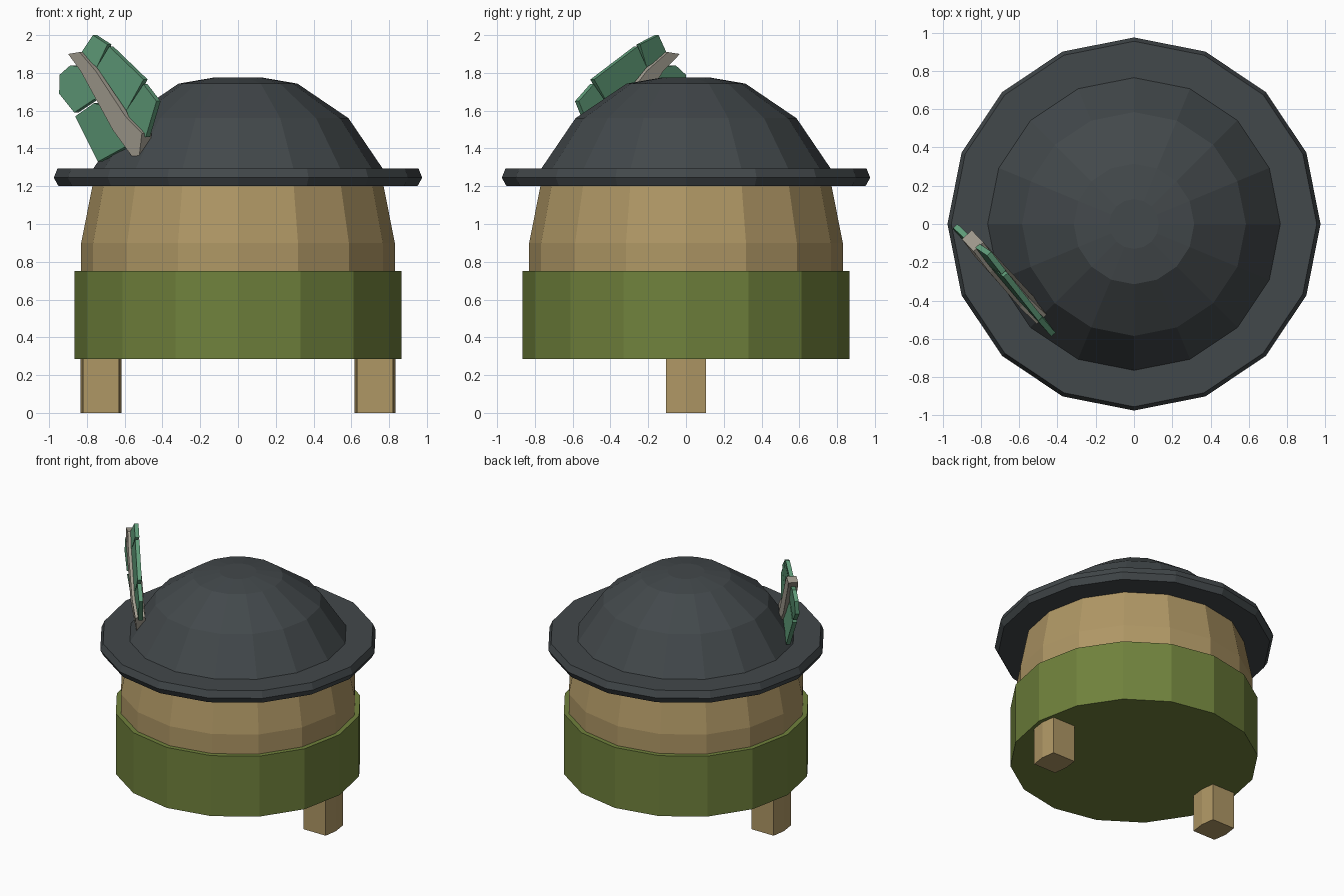
import bpy, bmesh
from math import sin, cos, tau
from mathutils import Vector

if "Cube" in bpy.data.objects:
    bpy.data.objects.remove(bpy.data.objects["Cube"])


def material(name, rgb):
    m = bpy.data.materials.new(name)
    m.diffuse_color = (*rgb, 1)
    m.use_nodes = True
    m.node_tree.nodes["Principled BSDF"].inputs["Base Color"].default_value = m.diffuse_color
    return m


HAT = material("charcoal_felt", (0.055, 0.065, 0.07))
TAN = material("tan", (0.43, 0.31, 0.13))
OLIVE = material("olive", (0.16, 0.22, 0.045))
GREEN = material("feather_green", (0.115, 0.33, 0.19))
QUILL = material("quill_grey", (0.38, 0.35, 0.29))


def finish(name, bm, mat):
    bmesh.ops.recalc_face_normals(bm, faces=bm.faces)
    me = bpy.data.meshes.new(name)
    bm.to_mesh(me)
    bm.free()
    me.materials.append(mat)
    ob = bpy.data.objects.new(name, me)
    bpy.context.collection.objects.link(ob)
    return ob


def lathe(name, profile, mat, n=16):
    """Closed solid turned from (radius, z) points, capped at both ends."""
    bm = bmesh.new()
    rings = [[bm.verts.new((r * cos(tau * i / n), r * sin(tau * i / n), z))
              for i in range(n)] for r, z in profile]
    for a, b in zip(rings, rings[1:]):
        for i in range(n):
            j = (i + 1) % n
            bm.faces.new((a[i], a[j], b[j], b[i]))
    bm.faces.new(rings[0])
    bm.faces.new(rings[-1])
    return finish(name, bm, mat)


def slab(name, front, back, mat):
    """Solid between two matching outlines."""
    bm = bmesh.new()
    a = [bm.verts.new(p) for p in front]
    b = [bm.verts.new(p) for p in back]
    bm.faces.new(a)
    bm.faces.new(b)
    for i in range(len(a)):
        j = (i + 1) % len(a)
        bm.faces.new((a[i], a[j], b[j], b[i]))
    return finish(name, bm, mat)


# Hat, head and trousers
lathe("hat", [(0.95, 1.2), (0.975, 1.245), (0.955, 1.295), (0.765, 1.295),
              (0.585, 1.56), (0.315, 1.743), (0.13, 1.775)], HAT)
lathe("head", [(0.83, 0.7), (0.83, 0.9), (0.77, 1.205)], TAN)
lathe("trousers", [(0.865, 0.285), (0.865, 0.75)], OLIVE)

# Legs with slightly bulged sides
for side, label in ((-1, "left"), (1, "right")):
    outline = [(0.63, -0.105), (0.82, -0.105), (0.835, 0),
               (0.82, 0.105), (0.63, 0.105), (0.617, 0)]
    slab(label + "_leg", [(side * x, y, 0) for x, y in outline],
         [(side * x, y, 0.3) for x, y in outline], TAN)

# Feather: front-view outlines laid on a slanted upright plane
NORMAL = Vector((-0.735, -0.678, 0))


def on_plane(x, z, offset):
    return Vector((x, 0.02 - 1.087 * (x + 0.93), z)) + NORMAL * offset


def feather_part(name, outline, thick, mat):
    def bulge(z):
        return 0.03 - 0.3 * (z - 1.64) ** 2
    # keep the front-view x while the surface bows outwards
    layers = [[on_plane(x + 0.735 * bulge(z) * 0.5, z, bulge(z) + s * thick / 2)
               for x, z in outline] for s in (1, -1)]
    slab(name, *layers, mat)


feather_part("quill", [(-0.87, 1.90), (-0.81, 1.91), (-0.72, 1.81), (-0.56, 1.57),
                       (-0.475, 1.48), (-0.495, 1.36), (-0.535, 1.36),
                       (-0.63, 1.50), (-0.80, 1.81)], 0.07, QUILL)
VANES = {
    "vane_tip": [(-0.76, 2.0), (-0.68, 1.95), (-0.73, 1.83), (-0.82, 1.90)],
    "vane_upper_right": [(-0.67, 1.94), (-0.48, 1.765), (-0.57, 1.60), (-0.73, 1.83)],
    "vane_lower_right": [(-0.48, 1.74), (-0.41, 1.65), (-0.47, 1.46),
                         (-0.53, 1.50), (-0.57, 1.60)],
    "vane_upper_left": [(-0.925, 1.79), (-0.87, 1.84), (-0.80, 1.83), (-0.70, 1.64),
                        (-0.74, 1.66), (-0.845, 1.59), (-0.925, 1.69)],
    "vane_lower_left": [(-0.84, 1.57), (-0.74, 1.64), (-0.68, 1.62),
                        (-0.56, 1.42), (-0.73, 1.33)],
}
for name, outline in VANES.items():
    feather_part(name, outline, 0.03, GREEN)
